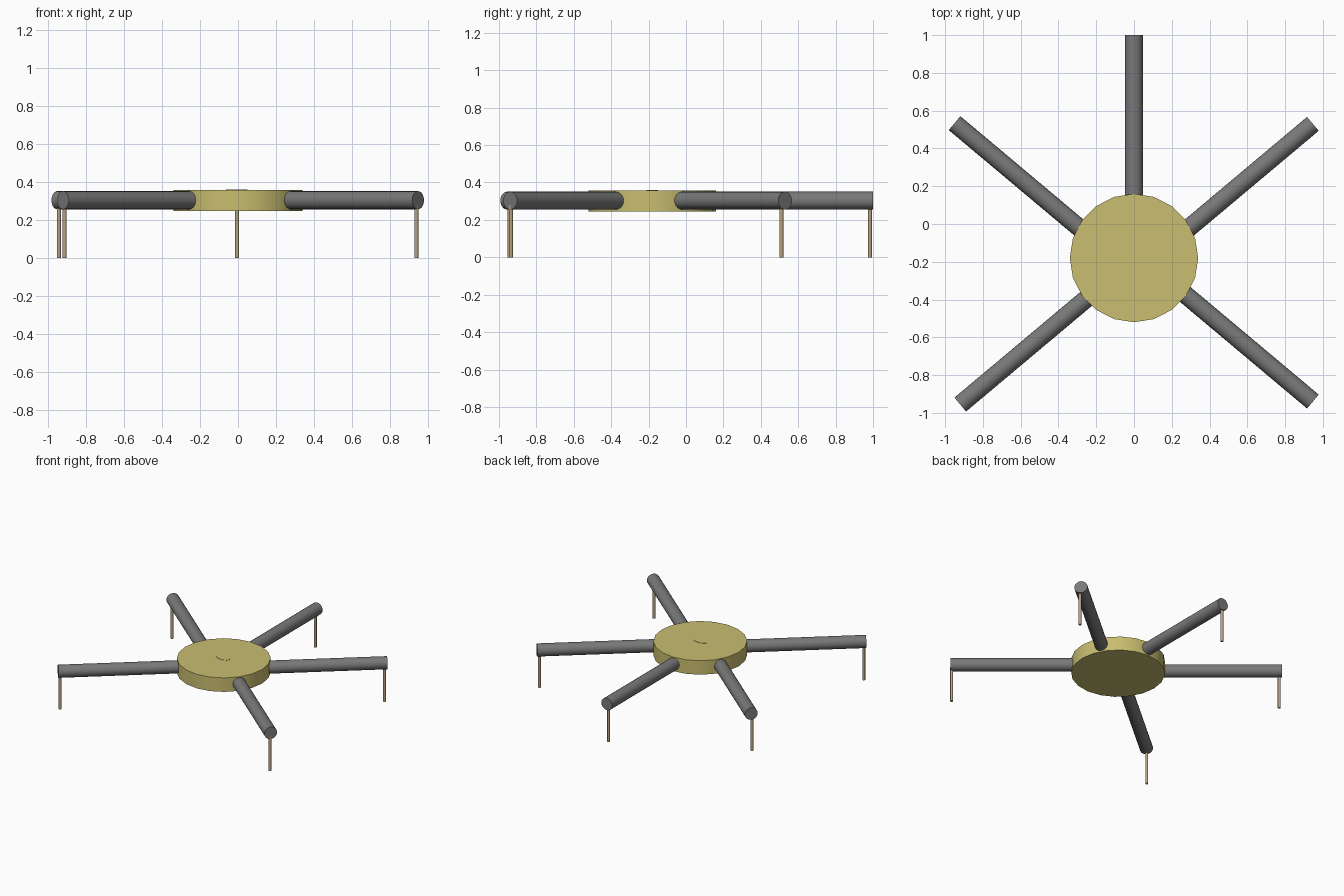
import bpy, math
from mathutils import Vector

if "Cube" in bpy.data.objects:
    bpy.data.objects.remove(bpy.data.objects["Cube"])


def material(name, rgb):
    m = bpy.data.materials.new(name)
    m.diffuse_color = (*rgb, 1)
    m.use_nodes = True
    m.node_tree.nodes["Principled BSDF"].inputs["Base Color"].default_value = m.diffuse_color
    return m


brass = material("pale brass", (0.58, 0.51, 0.16))
grey = material("mid grey", (0.19, 0.19, 0.19))
tan = material("tan", (0.48, 0.37, 0.22))


def rod(name, a, b, radius, sides, mat, scale=(1, 1, 1)):
    """Capped cylinder running from point a to point b."""
    a, b = Vector(a), Vector(b)
    d = b - a
    bpy.ops.mesh.primitive_cylinder_add(
        vertices=sides, radius=radius, depth=d.length, location=(a + b) / 2,
        rotation=d.to_track_quat('Z', 'Y').to_euler())
    ob = bpy.context.object
    ob.name = name
    ob.scale = scale
    ob.data.materials.append(mat)
    bpy.ops.object.shade_smooth_by_angle(angle=math.radians(35))
    return ob


# Central hub disc, with a small oval on top
rod("hub", (0, -0.18, 0.246), (0, -0.18, 0.358), 0.34, 20, brass)
rod("hub_oval", (-0.006, -0.18, 0.355), (-0.006, -0.18, 0.360), 0.057, 20, brass, (1, 0.55, 1))

# Five arms: tip position, outward angle, and leg position
Z = 0.303
arms = {
    "back": ((0, 1.0), 90, (-0.005, 0.984)),
    "back_left": ((-0.95, 0.534), 140, (-0.942, 0.512)),
    "back_right": ((0.947, 0.53), 40, (0.938, 0.51)),
    "front_left": ((-0.92, -0.956), 220, (-0.912, -0.943)),
    "front_right": ((0.947, -0.94), -40, (0.938, -0.936)),
}
for name, (tip, angle, leg) in arms.items():
    t = math.radians(angle)
    length = 1.0
    inner = (tip[0] - length * math.cos(t), tip[1] - length * math.sin(t), Z)
    rod(name + "_arm", inner, (*tip, Z), 0.048, 20, grey)
    # Thin leg under the arm tip
    rod(name + "_leg", (*leg, 0), (*leg, 0.28), 0.0105, 12, tan)
